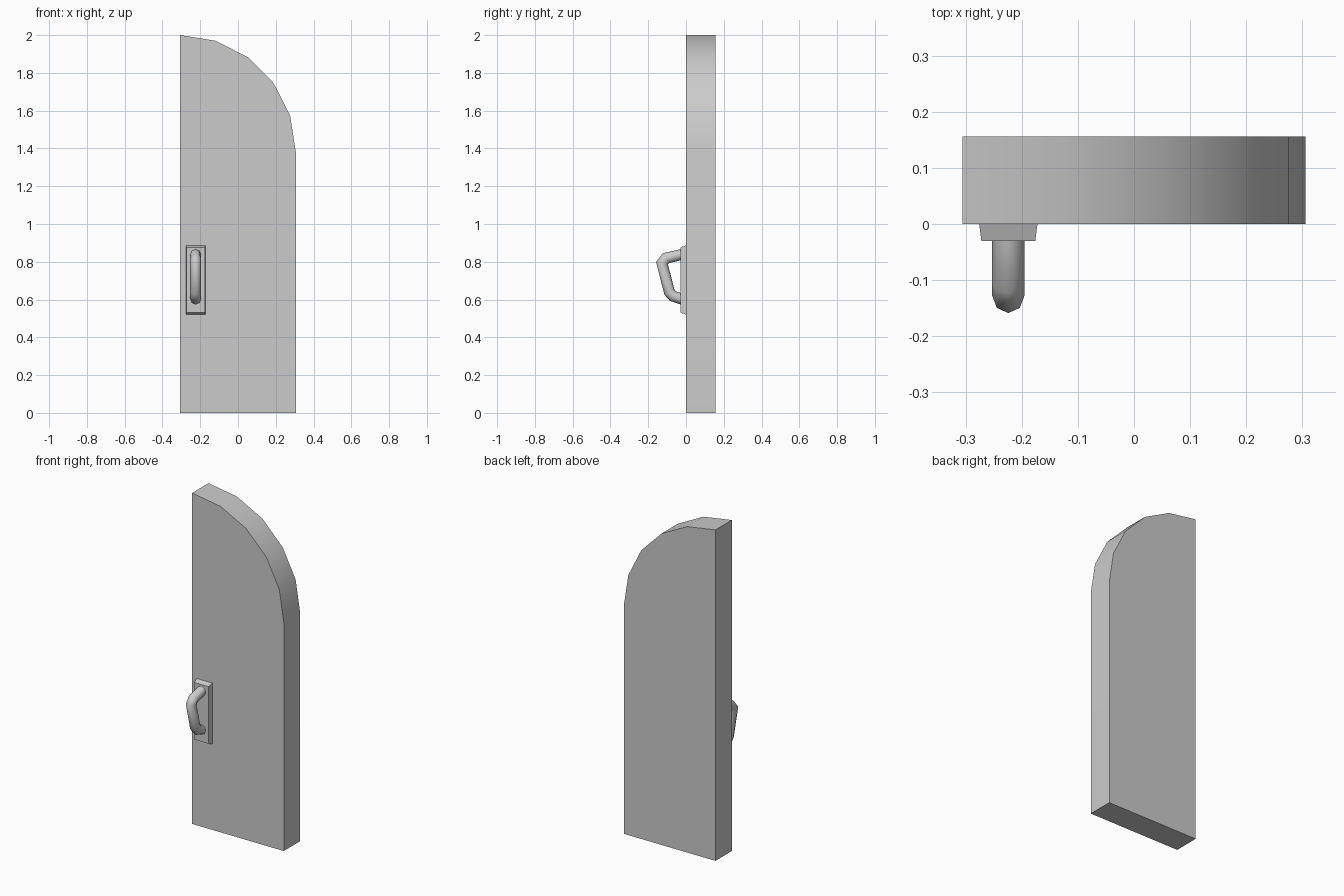
import bpy, bmesh, math
from mathutils import Vector

if "Cube" in bpy.data.objects:
    bpy.data.objects.remove(bpy.data.objects["Cube"])


def finish(bm, name):
    bmesh.ops.recalc_face_normals(bm, faces=bm.faces)
    mesh = bpy.data.meshes.new(name)
    bm.to_mesh(mesh)
    bm.free()
    obj = bpy.data.objects.new(name, mesh)
    bpy.context.collection.objects.link(obj)
    return obj


def loft(name, rings):
    """Bridge successive vertex rings and cap both ends."""
    bm = bmesh.new()
    loops = [[bm.verts.new(p) for p in ring] for ring in rings]
    n = len(loops[0])
    for a, b in zip(loops, loops[1:]):
        for i in range(n):
            j = (i + 1) % n
            bm.faces.new((a[i], a[j], b[j], b[i]))
    bm.faces.new(loops[0])
    bm.faces.new(loops[-1])
    return finish(bm, name)


def smooth(obj, angle):
    bpy.ops.object.select_all(action='DESELECT')
    obj.select_set(True)
    bpy.context.view_layer.objects.active = obj
    bpy.ops.object.shade_smooth_by_angle(angle=math.radians(angle))


# Door leaf: straight hinge edge with a quarter arch in five segments
LEFT, RIGHT, SPRING, TOP = -0.306, 0.306, 1.382, 2.0
profile = [(LEFT, 0), (RIGHT, 0)]
for k in range(6):
    a = math.radians(18 * k)
    profile.append((LEFT + (RIGHT - LEFT) * math.cos(a),
                    SPRING + (TOP - SPRING) * math.sin(a)))
door = loft("door_leaf", [[(x, y, z) for x, z in profile] for y in (0, 0.156)])
smooth(door, 30)

# Handle plate: slightly tapered block on the front face
HX = -0.224


def plate_ring(y, w, z0, z1):
    return [(HX - w, y, z0), (HX + w, y, z0), (HX + w, y, z1), (HX - w, y, z1)]


loft("handle_plate", [plate_ring(0, 0.052, 0.52, 0.887),
                      plate_ring(-0.03, 0.048, 0.531, 0.876)])

# Pull handle: eight-sided tube mitred along a bent path (y, z)
path = [Vector(p) for p in ((-0.02, 0.839), (-0.106, 0.819), (-0.127, 0.793),
                            (-0.088, 0.64), (-0.069, 0.618), (-0.02, 0.602))]
R, SIDES = 0.029, 8
rings = []
for i, p in enumerate(path):
    d_in = (p - path[max(i - 1, 0)]).normalized() if i else (path[1] - p).normalized()
    d_out = (path[i + 1] - p).normalized() if i < len(path) - 1 else d_in
    t = (d_in + d_out).normalized()
    normal = Vector((-t.y, t.x)) / t.dot(d_in)
    ring = []
    for k in range(SIDES):
        a = 2 * math.pi * k / SIDES
        q = p + normal * R * math.sin(a)
        ring.append((HX + R * math.cos(a), q.x, q.y))
    rings.append(ring)
smooth(loft("pull_handle", rings), 50)
